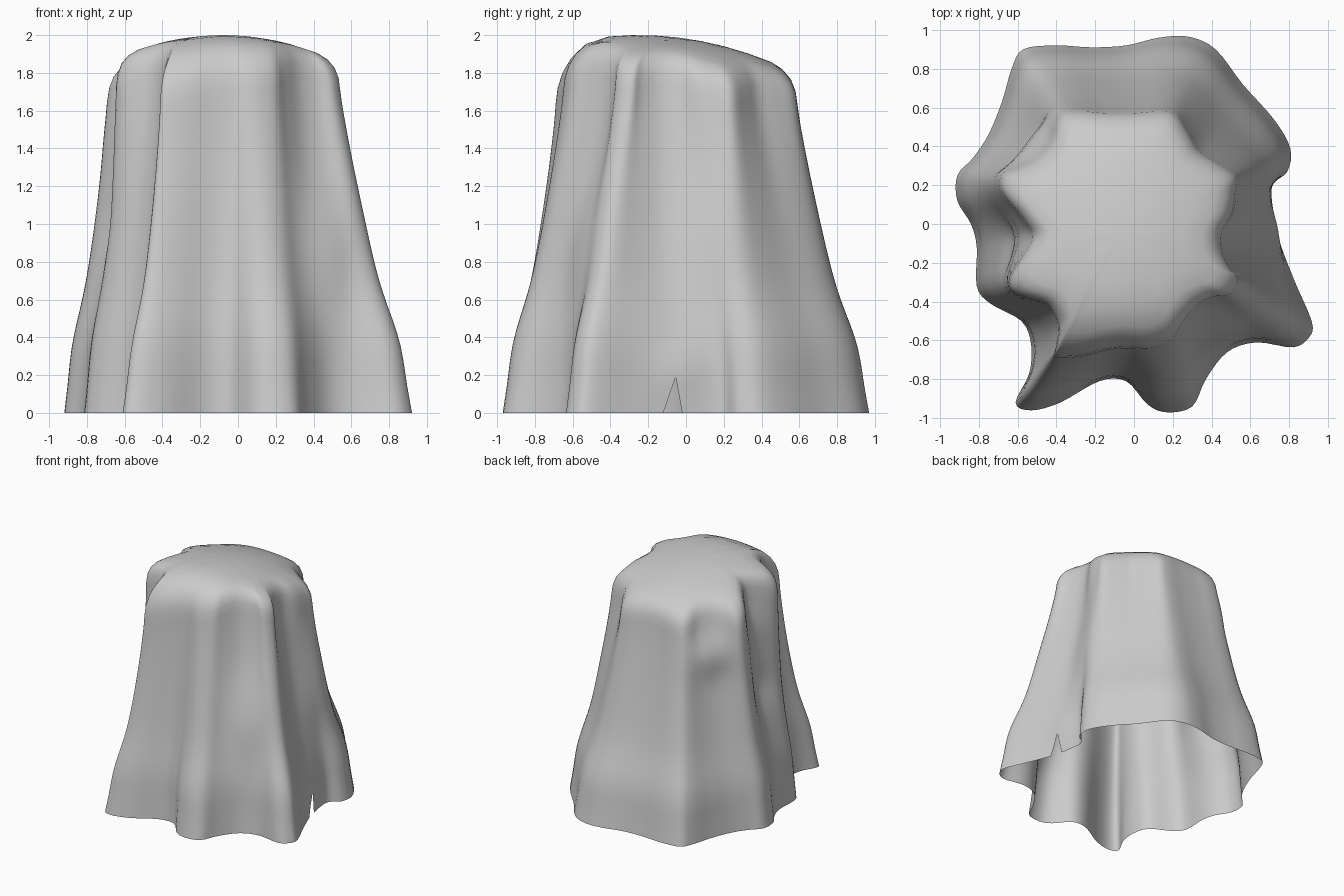
import bpy, bmesh, math
from mathutils import Vector

if "Cube" in bpy.data.objects:
    bpy.data.objects.remove(bpy.data.objects["Cube"])

# Fold outline at the hem (z = 0), counter-clockwise
HEM = [(.915,-.5),(.83,-.3),(.76,-.12),(.73,0),(.71,.19),(.79,.27),(.805,.39),
       (.72,.54),(.56,.72),(.42,.9),(.28,.965),(.13,.96),(-.04,.92),(-.22,.91),
       (-.4,.92),(-.57,.9),(-.63,.8),(-.68,.63),(-.75,.46),(-.83,.34),(-.91,.25),
       (-.91,.12),(-.84,0),(-.81,-.12),(-.81,-.32),(-.74,-.41),(-.58,-.5),
       (-.53,-.62),(-.54,-.77),(-.61,-.92),(-.53,-.96),(-.38,-.92),(-.18,-.81),
       (-.04,-.81),(.07,-.93),(.17,-.97),(.3,-.94),(.37,-.8),(.48,-.66),
       (.63,-.61),(.82,-.635),(.905,-.58)]
# The same folds at the shoulder
TOP = [(.54,-.28),(.5,-.23),(.46,-.14),(.46,-.04),(.51,.06),(.53,.17),(.53,.25),
       (.43,.32),(.34,.38),(.28,.48),(.22,.57),(.14,.59),(0,.58),(-.15,.58),
       (-.27,.59),(-.36,.58),(-.4,.53),(-.43,.43),(-.5,.34),(-.6,.29),(-.68,.25),
       (-.68,.16),(-.57,.02),(-.53,-.08),(-.64,-.27),(-.61,-.36),(-.45,-.42),
       (-.39,-.52),(-.4,-.62),(-.41,-.68),(-.36,-.69),(-.26,-.68),(-.14,-.65),
       (-.03,-.64),(.05,-.65),(.12,-.64),(.2,-.6),(.25,-.52),(.32,-.43),
       (.41,-.38),(.49,-.37),(.53,-.33)]
# Soft bumps in the cloth: centre, radius, height stretch, push outwards
BUMPS = [((-.53, .42, 1.45), .2, 1, .06), ((.69, -.04, .22), .18, 1, .03),
         ((-.58, -.08, 1.5), .22, 1, .02), ((-.66, -.1, 1.0), .2, 1, -.03),
         ((.46, -.53, .9), .18, 2.8, .06), ((.61, .1, .9), .18, 2.5, .03)]


def smooth_loop(pts, steps=4):
    """Closed Catmull-Rom curve through the points."""
    p = [Vector(q) for q in pts]
    n, out = len(p), []
    for i in range(n):
        a, b, c, d = p[i - 1], p[i], p[(i + 1) % n], p[(i + 2) % n]
        for k in range(steps):
            t = k / steps
            out.append(.5 * (2 * b + (c - a) * t + (2 * a - 5 * b + 4 * c - d) * t * t
                             + (3 * b - a - 3 * c + d) * t ** 3))
    return out


def blur(pts, w=4):
    n = len(pts)
    return [sum((pts[(i + k) % n] for k in range(-w, w + 1)), Vector((0, 0))) / (2 * w + 1)
            for i in range(n)]


def dome(p):
    """Height of the top, sloping to the back and rounding off at the front."""
    return 2.0 - .38 * (p.x + .08) ** 2 - .29 * (p.y + .25) ** 2 - 1.5 * max(0, -p.y - .4) ** 2


hem, top = smooth_loop(HEM), smooth_loop(TOP)
n = len(hem)
centre = Vector((-.06, -.05))
bm = bmesh.new()
rings = []

# Hanging skirt of the cloth
ROWS = 24
for r in range(ROWS + 1):
    u = 1 - r / ROWS
    line = []
    flare = .09 * math.exp(-((u - .78) / .14) ** 2) if r else 0
    for h, t in zip(hem, top):
        power = 1.25 if h.x < 0 and h.y < -.2 else 1.12
        line.append(t.lerp(h, u ** power + flare))
    soft = .6 * math.sin(math.pi * u)
    ring = []
    for p, q, t in zip(line, blur(line), top):
        p = p.lerp(q, soft)
        co = Vector((p.x, p.y, (dome(t) - .15) * (1 - u)))
        out = Vector((p.x, p.y, 0)).normalized()
        for c, rad, tall, push in BUMPS:
            d = co - Vector(c)
            d.z /= tall
            co += out * push * math.exp(-(d.length / rad) ** 2 * 1.5)
        if r == 0:
            co = Vector((p.x, p.y, 0))
        ring.append(bm.verts.new(co))
    rings.append(ring)

# Rounded shoulder and top
for s, drop in ((.985, .085), (.95, .04), (.89, .013), (.8, 0), (.6, 0), (.4, 0), (.2, 0)):
    ring = []
    for t in top:
        p = centre.lerp(t, s)
        ring.append(bm.verts.new((p.x, p.y, dome(p) - drop)))
    rings.append(ring)

for lo, hi in zip(rings, rings[1:]):
    for i in range(n):
        j = (i + 1) % n
        bm.faces.new((lo[i], lo[j], hi[j], hi[i]))
tip = bm.verts.new((centre.x, centre.y, dome(centre)))
for i in range(n):
    bm.faces.new((rings[-1][i], rings[-1][(i + 1) % n], tip))

# Small triangular tear in the hem on the right side
apex = Vector((0, -.055, .19))
normals = []
for foot, side in ((-.12, 1), (-.02, -1)):
    d = apex - Vector((0, foot, 0))
    no = Vector((0, d.z, -d.y)) * side
    normals.append(no)
    faces = [f for f in bm.faces if f.calc_center_median().x > .5
             and abs(f.calc_center_median().y) < .25 and f.calc_center_median().z < .35]
    geom = faces + list({e for f in faces for e in f.edges}) + list({v for f in faces for v in f.verts})
    bmesh.ops.bisect_plane(bm, geom=geom, plane_co=apex, plane_no=no)
torn = [f for f in bm.faces if f.calc_center_median().x > .5 and f.calc_center_median().z < .2
        and all((f.calc_center_median() - apex).dot(no) > 0 for no in normals)]
bmesh.ops.delete(bm, geom=torn, context='FACES')

for f in bm.faces:
    f.smooth = True
mesh = bpy.data.meshes.new("draped_cloth")
bm.to_mesh(mesh)
bm.free()
cloth = bpy.data.objects.new("draped_cloth", mesh)
bpy.context.collection.objects.link(cloth)
